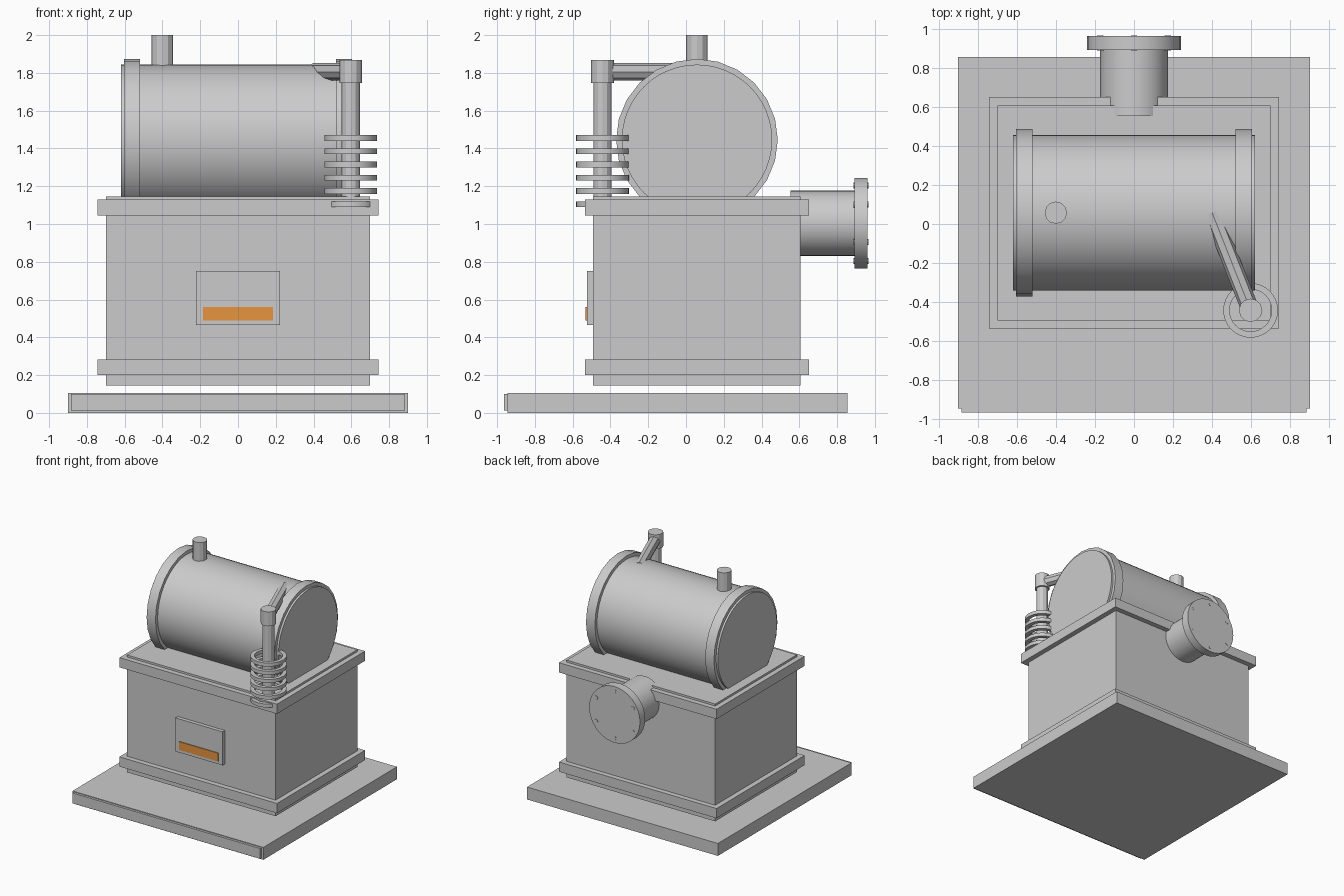
import bpy
import bmesh
from math import radians, sin, cos, pi
from mathutils import Vector

if "Cube" in bpy.data.objects:
    bpy.data.objects.remove(bpy.data.objects["Cube"], do_unlink=True)


def make_material(name, rgb):
    mat = bpy.data.materials.new(name)
    mat.use_nodes = True
    mat.diffuse_color = (*rgb, 1)
    mat.node_tree.nodes["Principled BSDF"].inputs["Base Color"].default_value = (*rgb, 1)
    return mat


GREY = make_material("grey metal", (0.6, 0.6, 0.6))
ORANGE = make_material("orange glow", (0.8, 0.3, 0.05))


def finish(name, bm, mat):
    mesh = bpy.data.meshes.new(name)
    bmesh.ops.recalc_face_normals(bm, faces=bm.faces)
    bm.to_mesh(mesh)
    bm.free()
    mesh.materials.append(mat)
    obj = bpy.data.objects.new(name, mesh)
    bpy.context.scene.collection.objects.link(obj)
    bpy.ops.object.select_all(action="DESELECT")
    obj.select_set(True)
    bpy.context.view_layer.objects.active = obj
    bpy.ops.object.shade_smooth_by_angle(angle=radians(25))
    return obj


def box(name, x, y, z, mat=GREY):
    """Box from (low, high) ranges."""
    bm = bmesh.new()
    bmesh.ops.create_cube(bm, size=1)
    for v in bm.verts:
        v.co = [lo + (c + 0.5) * (hi - lo) for c, (lo, hi) in zip(v.co, (x, y, z))]
    return finish(name, bm, mat)


def rod(name, start, end, radius, sides=12):
    """Closed cylinder between two points."""
    start, end = Vector(start), Vector(end)
    axis = end - start
    bm = bmesh.new()
    bmesh.ops.create_cone(bm, cap_ends=True, segments=sides, radius1=radius,
                          radius2=radius, depth=axis.length)
    bm.transform(axis.to_track_quat("Z", "Y").to_matrix().to_4x4())
    bmesh.ops.translate(bm, verts=bm.verts, vec=(start + end) / 2)
    return finish(name, bm, GREY)


def ring(name, centre, inner, outer, height, sides=32):
    """Flat washer made by spinning a rectangular section."""
    bm = bmesh.new()
    h = height / 2
    section = [bm.verts.new((r, 0, z)) for r, z in
               ((inner, -h), (outer, -h), (outer, h), (inner, h))]
    edges = [bm.edges.new((section[i], section[i - 1])) for i in range(4)]
    bmesh.ops.spin(bm, geom=section + edges, cent=(0, 0, 0), axis=(0, 0, 1),
                   angle=2 * pi, steps=sides, use_merge=True)
    bmesh.ops.remove_doubles(bm, verts=bm.verts, dist=0.0005)
    bmesh.ops.translate(bm, verts=bm.verts, vec=centre)
    return finish(name, bm, GREY)


# Base slab with its front strip
box("base_slab", (-0.9, 0.9), (-0.944, 0.856), (0, 0.106))
box("base_front_strip", (-0.884, 0.884), (-0.964, -0.94), (0.012, 0.1))

# Furnace body, raised above the slab, with two bands
box("furnace_body", (-0.7, 0.7), (-0.493, 0.607), (0.146, 1.146))
for label, low in (("lower", 0.2), ("upper", 1.046)):
    box(label + "_band", (-0.743, 0.743), (-0.536, 0.65), (low, low + 0.083))

# Fire door and glowing slot
box("fire_door", (-0.222, 0.222), (-0.525, -0.48), (0.464, 0.75))
box("glowing_slot", (-0.185, 0.185), (-0.532, -0.524), (0.49, 0.56), ORANGE)

# Boiler drum along x, with end bands
DY, DZ = 0.058, 1.446
rod("boiler_drum", (-0.62, DY, DZ), (0.62, DY, DZ), 0.398, 48)
for label, side in (("right", -1), ("left", 1)):
    rod(label + "_drum_band", (side * 0.52, DY, DZ), (side * 0.603, DY, DZ), 0.428, 24)

# Short chimney
rod("chimney", (-0.4, DY, 1.75), (-0.4, DY, 2), 0.057)

# Steam pipe with cap, arm to the drum and cooling rings
PX, PY = 0.597, -0.442
rod("steam_pipe", (PX, PY, 1.08), (PX, PY, 1.8), 0.048)
rod("pipe_cap", (PX, PY, 1.746), (PX, PY, 1.868), 0.06)
rod("pipe_arm", (PX, PY, 1.806), (0.4, DY, 1.806), 0.046, 8)
for i in range(6):
    ring("cooling_ring", (PX, PY, 1.105 + i * 0.07), 0.108, 0.14, 0.03)

# Rear outlet with bolted flange
OZ = 1.004
rod("outlet_pipe", (0, 0.554, OZ), (0, 0.962, OZ), 0.173, 32)
rod("outlet_flange", (0, 0.892, OZ), (0, 0.962, OZ), 0.24, 32)
for i in range(6):
    a = pi / 2 + i * pi / 3
    x, z = 0.2 * cos(a), OZ + 0.2 * sin(a)
    rod("flange_bolt", (x, 0.888, z), (x, 0.965, z), 0.016, 8)
